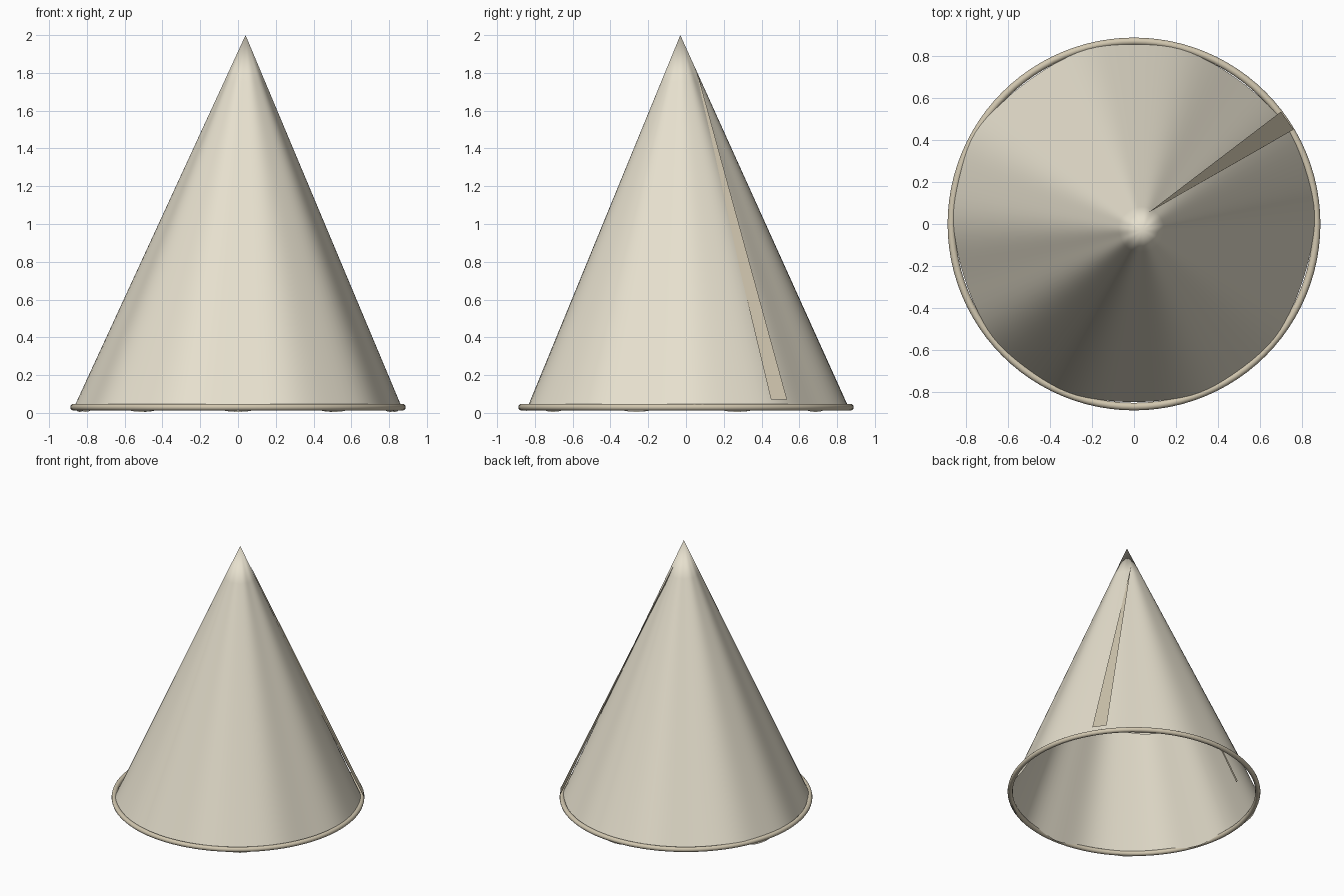
import bpy, bmesh, math
from mathutils import Vector

if "Cube" in bpy.data.objects:
    bpy.data.objects.remove(bpy.data.objects["Cube"])

APEX = Vector((0.04, -0.03, 2.0))


def material(name, rgb):
    m = bpy.data.materials.new(name)
    m.diffuse_color = (*rgb, 1)
    m.use_nodes = True
    m.node_tree.nodes["Principled BSDF"].inputs["Base Color"].default_value = m.diffuse_color
    return m


def mesh_object(name, verts, faces, mat, smooth=False):
    me = bpy.data.meshes.new(name)
    me.from_pydata(verts, [], faces)
    me.materials.append(mat)
    if smooth:
        me.polygons.foreach_set("use_smooth", [True] * len(me.polygons))
    me.update()
    ob = bpy.data.objects.new(name, me)
    bpy.context.collection.objects.link(ob)
    return ob


def hem(a):
    """Slightly rippled lower edge of the cloth at angle a."""
    bulge = 0.015 * math.exp(-((a - math.radians(155)) / 0.2) ** 2)
    r = 0.86 - 0.012 * math.cos(5 * (a - math.radians(54))) + bulge
    z = 0.025 - 0.02 * math.cos(10 * (a + math.pi / 2))
    return Vector((r * math.cos(a), r * math.sin(a), z))


cloth = material("cloth", (0.80, 0.75, 0.62))
trim = material("trim", (0.64, 0.57, 0.43))

# Open conical cloth shell, leaning slightly to an off-centre tip
N, ROWS = 120, 8
verts, faces = [], []
for j in range(ROWS):
    for i in range(N):
        verts.append(hem(2 * math.pi * i / N).lerp(APEX, j / ROWS))
verts.append(APEX)
for j in range(ROWS - 1):
    for i in range(N):
        k = (i + 1) % N
        faces.append((j * N + i, j * N + k, (j + 1) * N + k, (j + 1) * N + i))
for i in range(N):
    faces.append(((ROWS - 1) * N + i, (ROWS - 1) * N + (i + 1) % N, ROWS * N))
mesh_object("cone_shell", verts, faces, cloth, True)

# Round hoop at the base
bpy.ops.mesh.primitive_torus_add(major_radius=0.87, minor_radius=0.018,
                                 major_segments=96, minor_segments=12,
                                 location=(0, 0, 0.03))
hoop = bpy.context.object
hoop.name = "base_hoop"
hoop.data.materials.append(trim)
bpy.ops.object.shade_smooth()

# Narrow seam flap standing just off the cloth
mesh_object("outer_seam_flap",
            [(0.07, 0.055, 1.82), (0.25, 0.155, 1.30),
             (0.76, 0.45, 0.07), (0.70, 0.535, 0.07)],
            [(0, 1, 2, 3)], trim)

# Narrow seam strip on the inside of the cloth
a = math.radians(158)
side = Vector((-math.sin(a), math.cos(a), 0)) * 0.012
inward = Vector((-math.cos(a), -math.sin(a), 0)) * 0.012
low = hem(a).lerp(APEX, 0.12) + inward
top = hem(a).lerp(APEX, 0.85) + inward
mesh_object("inner_seam_strip", [low - side, low + side, top],
            [(0, 1, 2)], trim)
